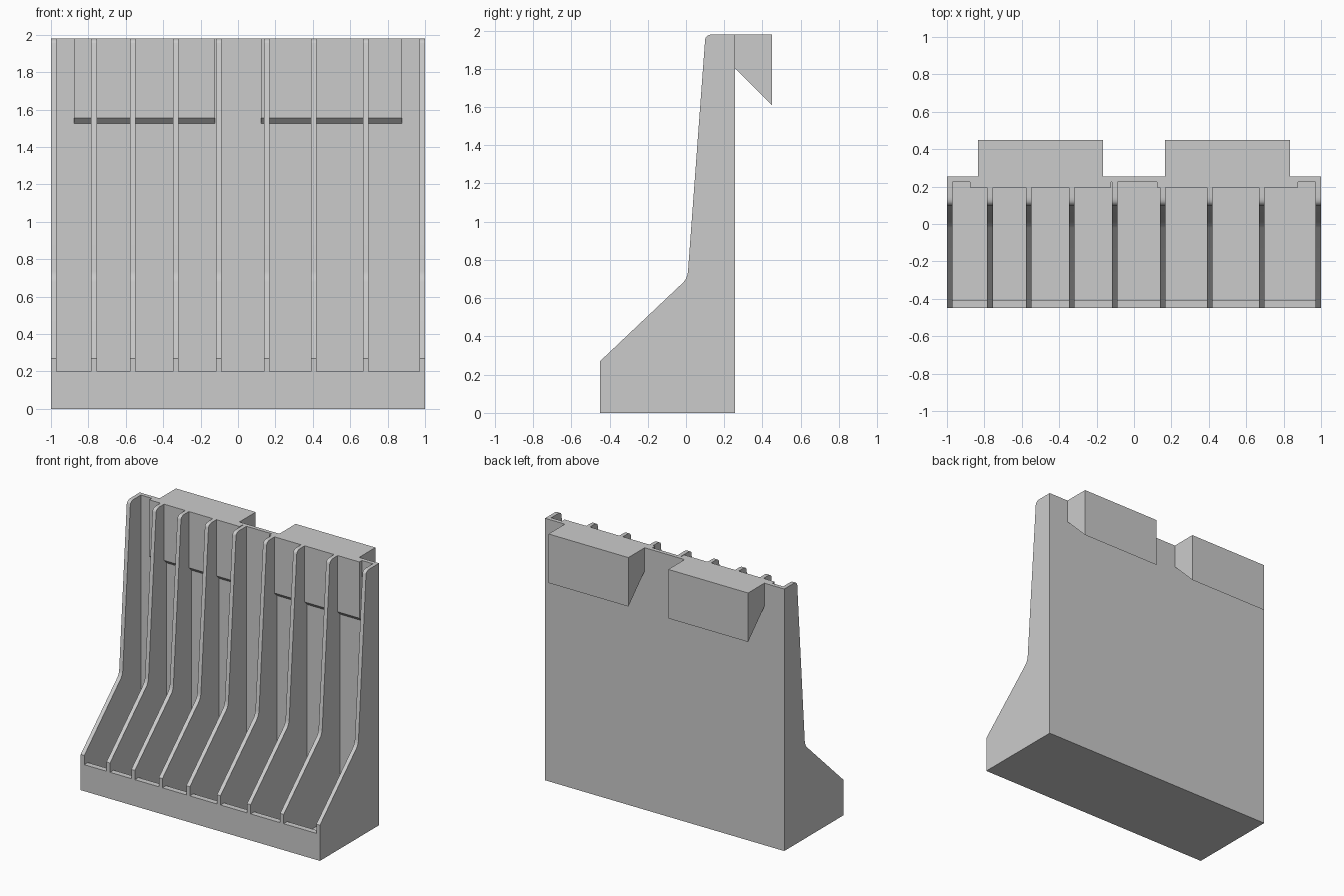
import bpy, bmesh

if "Cube" in bpy.data.objects:
    bpy.data.objects.remove(bpy.data.objects["Cube"])

grey = bpy.data.materials.new("light grey plastic")
grey.diffuse_color = (0.6, 0.6, 0.6, 1)
grey.use_nodes = True
grey.node_tree.nodes["Principled BSDF"].inputs["Base Color"].default_value = grey.diffuse_color


def prism(bm, profile, x0, x1):
    """Extrude a closed (y, z) profile from x0 to x1."""
    a = [bm.verts.new((x0, y, z)) for y, z in profile]
    b = [bm.verts.new((x1, y, z)) for y, z in profile]
    n = len(profile)
    bm.faces.new(a)
    bm.faces.new(b[::-1])
    for i in range(n):
        j = (i + 1) % n
        bm.faces.new((a[j], a[i], b[i], b[j]))


def make(name, profile, spans):
    bm = bmesh.new()
    for x0, x1 in spans:
        prism(bm, profile, x0, x1)
    bmesh.ops.recalc_face_normals(bm, faces=bm.faces[:])
    me = bpy.data.meshes.new(name)
    bm.to_mesh(me)
    bm.free()
    me.materials.append(grey)
    ob = bpy.data.objects.new(name, me)
    bpy.context.collection.objects.link(ob)
    return ob


def curve(p, c, q, n=5):
    """Rounded corner from p to q around control point c."""
    return [tuple((1 - t) ** 2 * p[k] + 2 * t * (1 - t) * c[k] + t * t * q[k] for k in (0, 1))
            for t in (i / n for i in range(n + 1))]


FRONT, BACK, WALL, TOP = -0.45, 0.255, 0.225, 1.98

# Solid side outline with a rounded bend and a rounded top corner
outline = [(FRONT, 0), (FRONT, 0.27)]
outline += curve((-0.02, 0.677), (0.005, 0.70), (0.01, 0.735))
outline += curve((0.10, 1.953), (0.104, 1.98), (0.145, TOP))
outline += [(BACK, TOP), (BACK, 0)]
body = make("rack_body", outline, [(-1, 1)])

# Slots of growing width between thin dividers
T = 0.03
dividers = [-1, -0.785, -0.577, -0.347, -0.117, 0.139, 0.391, 0.667, 1 - T]
slots = [(a + T, b) for a, b in zip(dividers, dividers[1:])]
slot_cut = [(-0.407, 0.03), (WALL, 0.03), (WALL, 2.1), (-0.6, 2.1), (-0.6, 0.2), (-0.407, 0.2)]
cutter = make("slot_cutter", slot_cut, slots)
cutter.hide_render = True

mod = body.modifiers.new("slots", 'BOOLEAN')
mod.operation = 'DIFFERENCE'
mod.solver = 'EXACT'
mod.object = cutter
bpy.context.view_layer.objects.active = body
body.select_set(True)
bpy.ops.object.modifier_apply(modifier=mod.name)
bpy.data.objects.remove(cutter)
bpy.ops.object.shade_smooth_by_angle(angle=0.52)

# Wall reinforcement behind each hook, with a sloped underside
pad = [(WALL, 1.525), (0.195, 1.555), (0.195, TOP), (WALL, TOP)]
pad_spans = []
for p0, p1 in ((-0.878, -0.122), (0.122, 0.878)):
    for s0, s1 in slots:
        a, b = max(p0, s0), min(p1, s1)
        if b - a > 0.001:
            pad_spans.append((a, b))
make("wall_reinforcement", pad, pad_spans)

# Two wedge-shaped hanging hooks on the back
hook = [(BACK, TOP), (0.45, TOP), (0.45, 1.61), (BACK, 1.805)]
make("rear_hooks", hook, [(-0.834, -0.167), (0.167, 0.834)])
